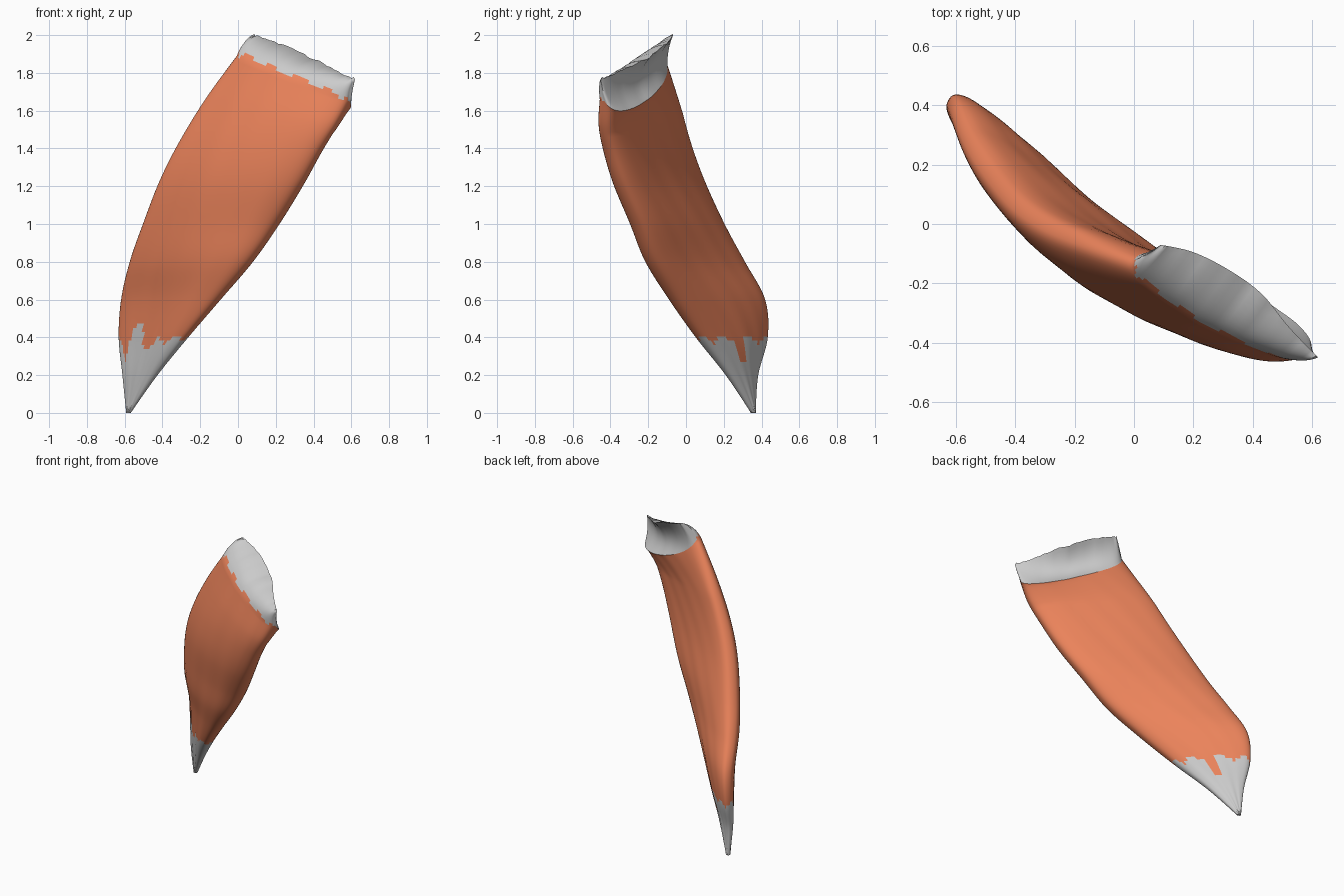
import bpy, bmesh, math, random
from mathutils import Vector

if "Cube" in bpy.data.objects:
    bpy.data.objects.remove(bpy.data.objects["Cube"])

random.seed(4)
K = 32                       # columns across each broad side
N = Vector((.51, .86, 0))    # thickness direction of the flat strap

# Stations: left x, z, n | right x, z, n | half thickness, forward camber
STATIONS = [
    (-.590, .00, .012, -.570, .00, .010, .012, .00),
    (-.608, .20, .010, -.430, .20, -.03, .038, .00),
    (-.625, .40, .040, -.270, .40, -.08, .068, .00),
    (-.610, .60, .032, -.100, .60, -.11, .090, .01),
    (-.563, .80, -.04, .070, .80, -.125, .106, .02),
    (-.493, 1.00, -.10, .210, 1.00, -.12, .112, .02),
    (-.405, 1.23, -.145, .340, 1.21, -.13, .109, .02),
    (-.300, 1.44, -.155, .435, 1.38, -.128, .103, .015),
    (-.160, 1.67, -.135, .520, 1.52, -.11, .095, .01),
    (0.00, 1.89, -.105, .590, 1.65, -.07, .088, .00),
]
# Free upper lip of the top sheet
LIP = [(.09, -.07, 2.0), (.20, -.095, 1.965), (.32, -.155, 1.91),
       (.43, -.235, 1.86), (.52, -.345, 1.81), (.62, -.45, 1.77)]


def spline(pts, t):
    """Catmull-Rom through tuples, t from 0 to 1."""
    f = t * (len(pts) - 1)
    i = min(int(f), len(pts) - 2)
    f -= i
    a, b, c, d = (pts[max(0, min(len(pts) - 1, i + k))] for k in (-1, 0, 1, 2))
    return [.5 * (2*q + (r-p)*f + (2*p-5*q+4*r-s)*f*f + (3*q-p-3*r+s)*f**3)
            for p, q, r, s in zip(a, b, c, d)]


def ring(t):
    lx, lz, ln, rx, rz, rn, half, camber = spline(STATIONS, t)
    out = []
    top = max(0, (t - .85) / .15)
    for i in range(2 * K):
        a = math.pi * i / K
        u = .5 - .5 * math.cos(a)
        h = -math.copysign(abs(math.sin(a)) ** .75, math.sin(a))
        x, z, n = lx + (rx-lx)*u, lz + (rz-lz)*u, ln + (rn-ln)*u
        fibre = .003 * math.sin(i*.9 + 7*t) * math.sin(9*t + i*.37) * math.sin(a)**2
        p = Vector((x, (n - .51*x) / .86, z))
        p += N * (h * (half + fibre) - camber * math.sin(math.pi*u))
        p.z -= .11 * top * max(0, h)
        out.append(p)
    return out


def bezier(a, b, c, f):
    return a*(1-f)**2 + b*2*f*(1-f) + c*f*f


bm = bmesh.new()


def loft(rows, closed, tag):
    vs = [[bm.verts.new(p) for p in r] for r in rows]
    n = len(rows[0])
    for a, b in zip(vs, vs[1:]):
        for i in range(n if closed else n - 1):
            j = (i + 1) % n
            f = bm.faces.new((a[i], a[j], b[j], b[i]))
            f.material_index = tag(f, i)


# Ragged border heights between the red belly and the grey ends
low = [.39 + .02*math.sin(i*.8) for i in range(2 * K)]
for i, z in zip(range(6, 19), (.36, .32, .28, .31, .38, .44, .47, .48, .42, .36, .33, .33, .35)):
    low[i] = z
for i in (45, 46, 47):
    low[i] = .27
high = [.012 * math.sin(i*1.1) + random.uniform(-.008, .008) for i in range(2 * K)]


def body_tag(f, i):
    c = f.calc_center_median()
    if c.z < low[i]:
        return 1
    return 2 if i < K and c.z > 1.91 - .43*c.x + high[i] else 0


def sheet_tag(f, i):
    c = f.calc_center_median()
    return 0 if c.z < 1.91 - .43*c.x + high[i] else 2


# Main strap
rings = [ring(k / 80) for k in range(81)]
loft(rings, True, body_tag)

# Curled top sheet and its hollow rear face
end = rings[-1]
front = end[:K + 1]
back = [end[0]] + end[:K - 1:-1]
lip, shoulder, hollow = [], [], []
for i in range(K + 1):
    u = .5 - .5 * math.cos(math.pi * i / K)
    p = Vector(spline(LIP, u))
    p.z += random.uniform(-.006, .006)
    w = math.sin(math.pi * u)
    lip.append(p)
    shoulder.append((front[i] + p)/2 + Vector((0, 0, .045)) - N * (.02 + .05*w))
    hollow.append((back[i] + p)/2 - N * (.01 + .10*w))
outer = [[bezier(*c, k/10) for c in zip(front, shoulder, lip)] for k in range(11)]
inner = [[bezier(*c, k/10) for c in zip(lip, hollow, back)] for k in range(11)]
loft(outer, False, sheet_tag)
loft(inner, False, lambda f, i: 2)

# Weld, close the small end gaps
bmesh.ops.remove_doubles(bm, verts=bm.verts, dist=.0005)
caps = bmesh.ops.holes_fill(bm, edges=[e for e in bm.edges if e.is_boundary], sides=0)
for f in caps["faces"]:
    f.material_index = 2 if f.calc_center_median().z > 1 else 1
bmesh.ops.recalc_face_normals(bm, faces=bm.faces)

# Split into the three parts
red = bpy.data.materials.new("muscle_red")
red.diffuse_color = (.84, .23, .105, 1)
red.use_nodes = True
red.node_tree.nodes["Principled BSDF"].inputs["Base Color"].default_value = red.diffuse_color
for tag, name in enumerate(("muscle_belly", "lower_tendon", "upper_tendon")):
    part = bm.copy()
    bmesh.ops.delete(part, geom=[f for f in part.faces if f.material_index != tag], context='FACES')
    for f in part.faces:
        f.material_index = 0
        f.smooth = True
    me = bpy.data.meshes.new(name)
    part.to_mesh(me)
    part.free()
    ob = bpy.data.objects.new(name, me)
    bpy.context.collection.objects.link(ob)
    if tag == 0:
        me.materials.append(red)
    bpy.context.view_layer.objects.active = ob
    ob.select_set(True)
    bpy.ops.object.shade_smooth_by_angle(angle=math.radians(50))
    ob.select_set(False)
bm.free()
